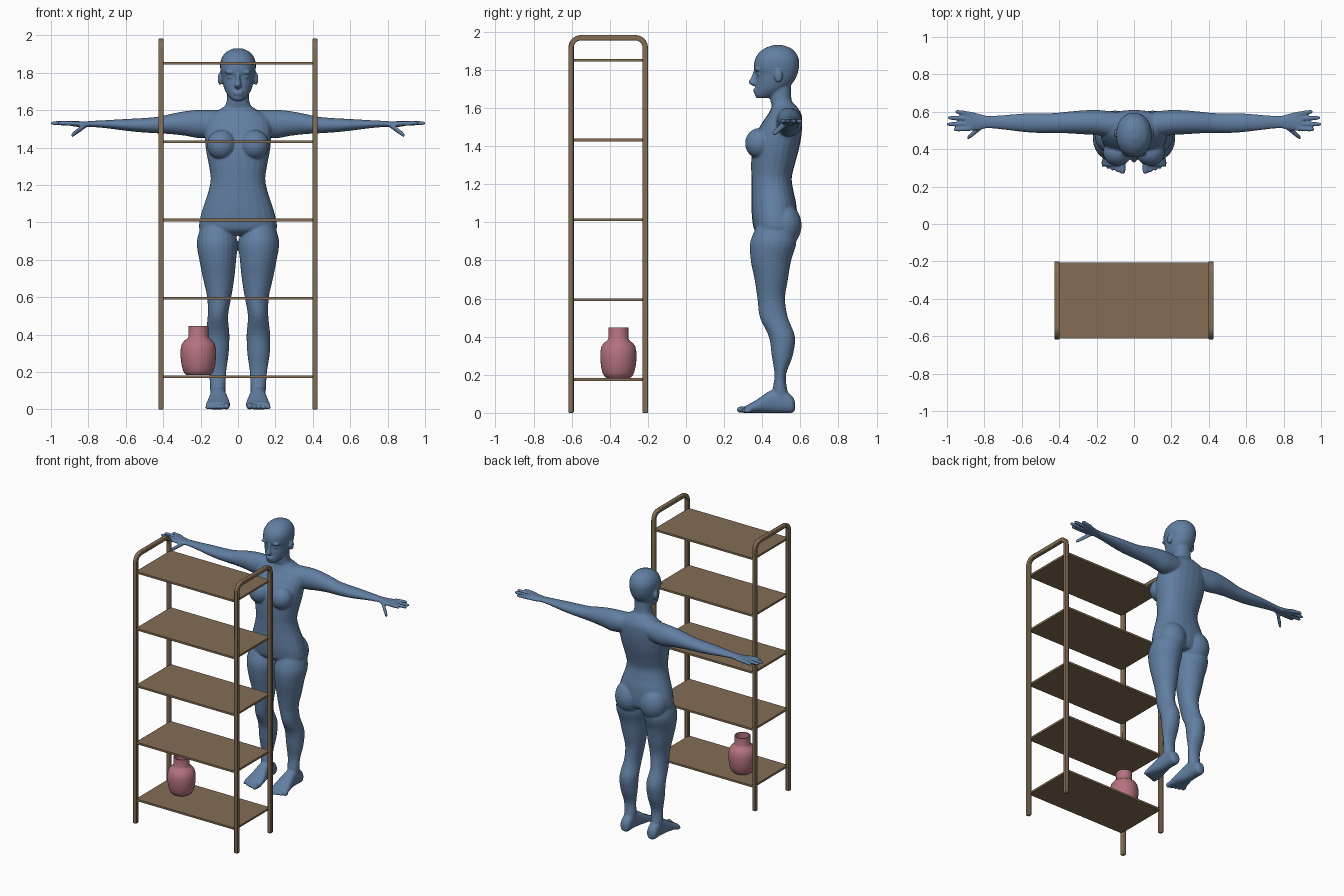
import bpy, bmesh, math
from mathutils import Matrix, Vector

cube = bpy.data.objects.get("Cube")
if cube:
    bpy.data.objects.remove(cube, do_unlink=True)


def material(name, color):
    mat = bpy.data.materials.new(name)
    mat.use_nodes = True
    mat.diffuse_color = (*color, 1)
    mat.node_tree.nodes["Principled BSDF"].inputs["Base Color"].default_value = (*color, 1)
    return mat


WOOD = material("brown wood", (.23, .155, .09))
PINK = material("pink ceramic", (.46, .17, .21))
BLUE = material("blue body", (.12, .21, .36))


def finish(bm, name, mat):
    bmesh.ops.recalc_face_normals(bm, faces=bm.faces)
    mesh = bpy.data.meshes.new(name)
    bm.to_mesh(mesh)
    bm.free()
    mesh.materials.append(mat)
    obj = bpy.data.objects.new(name, mesh)
    bpy.context.collection.objects.link(obj)
    return obj


def smooth(obj, degrees):
    bpy.ops.object.select_all(action='DESELECT')
    obj.select_set(True)
    bpy.context.view_layer.objects.active = obj
    bpy.ops.object.shade_smooth_by_angle(angle=math.radians(degrees))


# Shelf unit: two bent side frames carrying five boards
FRONT, BACK, TOP, BAR = -.617, -.2, 1.983, .028


def hoop(inset, radius):
    """Outline of an upside-down U, from the front foot to the back foot."""
    pts = [(FRONT + inset, 0)]
    for center, start in ((FRONT + inset + radius, math.pi), (BACK - inset - radius, math.pi / 2)):
        for i in range(9):
            a = start - i * math.pi / 16
            pts.append((center + radius * math.cos(a), TOP - inset - radius + radius * math.sin(a)))
    return pts + [(BACK - inset, 0)]


def side_frame(name, x):
    bm = bmesh.new()
    loops = [[bm.verts.new((x + dx, y, z)) for y, z in hoop(inset, radius)]
             for dx, inset, radius in ((-BAR / 2, 0, .065), (BAR / 2, 0, .065),
                                       (BAR / 2, BAR, .037), (-BAR / 2, BAR, .037))]
    for k in range(4):
        a, b = loops[k], loops[(k + 1) % 4]
        for i in range(len(a) - 1):
            bm.faces.new((a[i], a[i + 1], b[i + 1], b[i]))
    for end in (0, -1):
        bm.faces.new([loop[end] for loop in loops])
    obj = finish(bm, name, WOOD)
    bevel = obj.modifiers.new("rounded edges", 'BEVEL')
    bevel.width, bevel.segments, bevel.limit_method = .005, 2, 'ANGLE'
    smooth(obj, 40)


side_frame("left_frame", .412)
side_frame("right_frame", -.412)

for i in range(5):
    bm = bmesh.new()
    place = Matrix.Translation((0, (FRONT + BACK) / 2, .175 + .419 * i))
    bmesh.ops.create_cube(bm, size=1, matrix=place @ Matrix.Diagonal((.81, .405, .014, 1)))
    finish(bm, f"shelf_{i + 1}", WOOD)

# Vase: hollow turned profile, standing on the lowest shelf
profile = [(0, .183), (.062, .183), (.075, .195), (.082, .208), (.09, .24), (.095, .28), (.095, .32),
           (.088, .35), (.075, .368), (.058, .38), (.053, .39), (.053, .447),
           (.046, .447), (.046, .385), (.08, .35), (.086, .3), (.07, .2), (0, .195)]
bm = bmesh.new()
line = [bm.verts.new((r, 0, z)) for r, z in profile]
edges = [bm.edges.new(pair) for pair in zip(line, line[1:])]
bmesh.ops.spin(bm, geom=line + edges, axis=(0, 0, 1), cent=(0, 0, 0), angle=math.tau, steps=32)
bmesh.ops.remove_doubles(bm, verts=bm.verts, dist=.0001)
bmesh.ops.translate(bm, verts=bm.verts, vec=(-.212, -.355, 0))
smooth(finish(bm, "vase", PINK), 40)

# Figure: lofted limbs and rounded masses, fused into one skin
body = bmesh.new()


def blend(a, b, c, d, t):
    """Smooth curve between b and c."""
    return b + .5 * t * (c - a + t * (2 * a - 5 * b + 4 * c - d + t * (3 * (b - c) + d - a)))


def loft(rows, axes, side=1, power=1.0, sides=24, steps=4):
    """Rows give position along the first axis, then low/high limits on the other two."""
    padded = [rows[0], *rows, rows[-1]]
    dense = [[blend(*vals, k / steps) for vals in zip(*padded[i:i + 4])]
             for i in range(len(rows) - 1) for k in range(steps)] + [rows[-1]]
    rings = []
    for t, u0, u1, v0, v1 in dense:
        ring = []
        for i in range(sides):
            c, s = math.cos(math.tau * i / sides), math.sin(math.tau * i / sides)
            u = (u0 + u1) / 2 + (u1 - u0) / 2 * math.copysign(abs(c) ** power, c)
            v = (v0 + v1) / 2 + (v1 - v0) / 2 * math.copysign(abs(s) ** power, s)
            p = Vector()
            for axis, value in zip(axes, (t, u, v)):
                p["xyz".index(axis)] = value
            p.x *= side
            ring.append(body.verts.new(p))
        rings.append(ring)
    for a, b in zip(rings, rings[1:]):
        for i in range(sides):
            j = (i + 1) % sides
            body.faces.new((a[i], a[j], b[j], b[i]))
    body.faces.new(rings[0])
    body.faces.new(rings[-1])


def blob(center, radii):
    place = Matrix.Translation(center) @ Matrix.Diagonal((*radii, 1))
    bmesh.ops.create_uvsphere(body, u_segments=20, v_segments=14, radius=1, matrix=place)


def centred(rows):
    return [(z, -w, w, y0, y1) for z, w, y0, y1 in rows]


def digit(base, tip, radius, axes, side):
    """Finger or toe: tapered rod with a rounded tip, running along the first axis."""
    rows = []
    for t, scale in ((0, 1), (.5, 1), (.85, .88), (.96, .6), (1, .25)):
        p = Vector(base).lerp(Vector(tip), t)
        r = radius * scale
        rows.append((p[0], p[1] - r, p[1] + r, p[2] - r, p[2] + r))
    loft(rows, axes, side, sides=12, steps=2)


# Torso and neck
loft(centred([(.93, .15, .4, .56), (.96, .205, .36, .58), (1.02, .203, .347, .585), (1.1, .18, .343, .578),
              (1.16, .16, .343, .565), (1.23, .146, .343, .555), (1.3, .155, .342, .57),
              (1.38, .17, .345, .592), (1.45, .178, .36, .605), (1.52, .18, .398, .61),
              (1.57, .155, .432, .605), (1.61, .088, .45, .58), (1.64, .062, .443, .555),
              (1.72, .058, .44, .55)]), "zxy", power=.9)

# Head, nose and lips
loft(centred([(1.652, .026, .37, .43), (1.668, .045, .362, .48), (1.7, .067, .364, .53),
              (1.74, .081, .366, .566), (1.775, .088, .368, .584), (1.81, .094, .357, .593),
              (1.85, .095, .36, .594), (1.885, .084, .378, .58), (1.912, .062, .41, .555),
              (1.93, .026, .455, .51)]), "zxy", power=.93)
loft(centred([(1.716, .014, .352, .39), (1.733, .019, .328, .39), (1.76, .012, .341, .38),
              (1.805, .009, .358, .38)]), "zxy", sides=16)
for z in (1.686, 1.698):
    blob((0, .366, z), (.028, .013, .007))

arm = [(.1, .46, .6, 1.46, 1.6), (.2, .475, .61, 1.45, 1.602), (.28, .48, .607, 1.463, 1.595),
       (.36, .485, .6, 1.472, 1.58), (.43, .487, .593, 1.476, 1.565), (.52, .487, .592, 1.482, 1.557),
       (.6, .493, .59, 1.49, 1.553), (.7, .505, .582, 1.503, 1.547), (.78, .512, .578, 1.51, 1.543),
       (.82, .503, .588, 1.508, 1.54), (.87, .498, .6, 1.512, 1.542), (.9, .505, .6, 1.517, 1.54)]
leg = [(1.0, .04, .19, .38, .56), (.9, .003, .22, .338, .58), (.8, .01, .207, .34, .552),
       (.7, .02, .187, .36, .535), (.6, .036, .165, .375, .52), (.5, .053, .162, .388, .535),
       (.4, .046, .172, .435, .572), (.3, .05, .17, .45, .56), (.2, .063, .155, .465, .525),
       (.12, .066, .15, .455, .532), (.05, .07, .145, .46, .545)]
foot = [(.572, .09, .125, .015, .06), (.555, .072, .144, 0, .09), (.5, .068, .148, 0, .13),
        (.44, .06, .152, 0, .115), (.38, .046, .164, 0, .075), (.335, .042, .172, 0, .048),
        (.31, .046, .17, .002, .036)]
fingers = [(.51, .965, .505), (.537, 1.003, .533), (.563, .997, .568), (.587, .957, .602)]

for side in (1, -1):
    # Ears, brows and eyes
    blob((side * .096, .485, 1.768), (.013, .022, .034))
    blob((side * .04, .372, 1.803), (.032, .012, .01))
    blob((side * .037, .384, 1.777), (.019, .013, .011))
    # Chest and hips
    blob((side * .088, .385, 1.415), (.078, .075, .08))
    blob((side * .1, .513, .985), (.1, .094, .115))
    # Limbs
    loft(arm, "xyz", side)
    loft(leg, "zxy", side)
    loft(foot, "yxz", side, power=.85)
    # Hands
    for y, tip_x, tip_y in fingers:
        digit((.87, y, 1.529), (tip_x, tip_y, 1.531), .0125, "xyz", side)
    digit((.81, .525, 1.523), (.892, .458, 1.463), .0155, "xyz", side)
    # Toes
    for i in range(5):
        x, r = .062 + .0255 * i, .018 - .0015 * i - (.002 if i else 0)
        digit((.34, x, r), (.268 + .009 * i, x, r * .95), r, "yxz", side)

figure = finish(body, "figure", BLUE)
remesh = figure.modifiers.new("fused skin", 'REMESH')
remesh.mode, remesh.voxel_size, remesh.use_smooth_shade = 'VOXEL', .0055, True
relax = figure.modifiers.new("soft skin", 'SMOOTH')
relax.factor, relax.iterations = .5, 5
for face in figure.data.polygons:
    face.use_smooth = True
